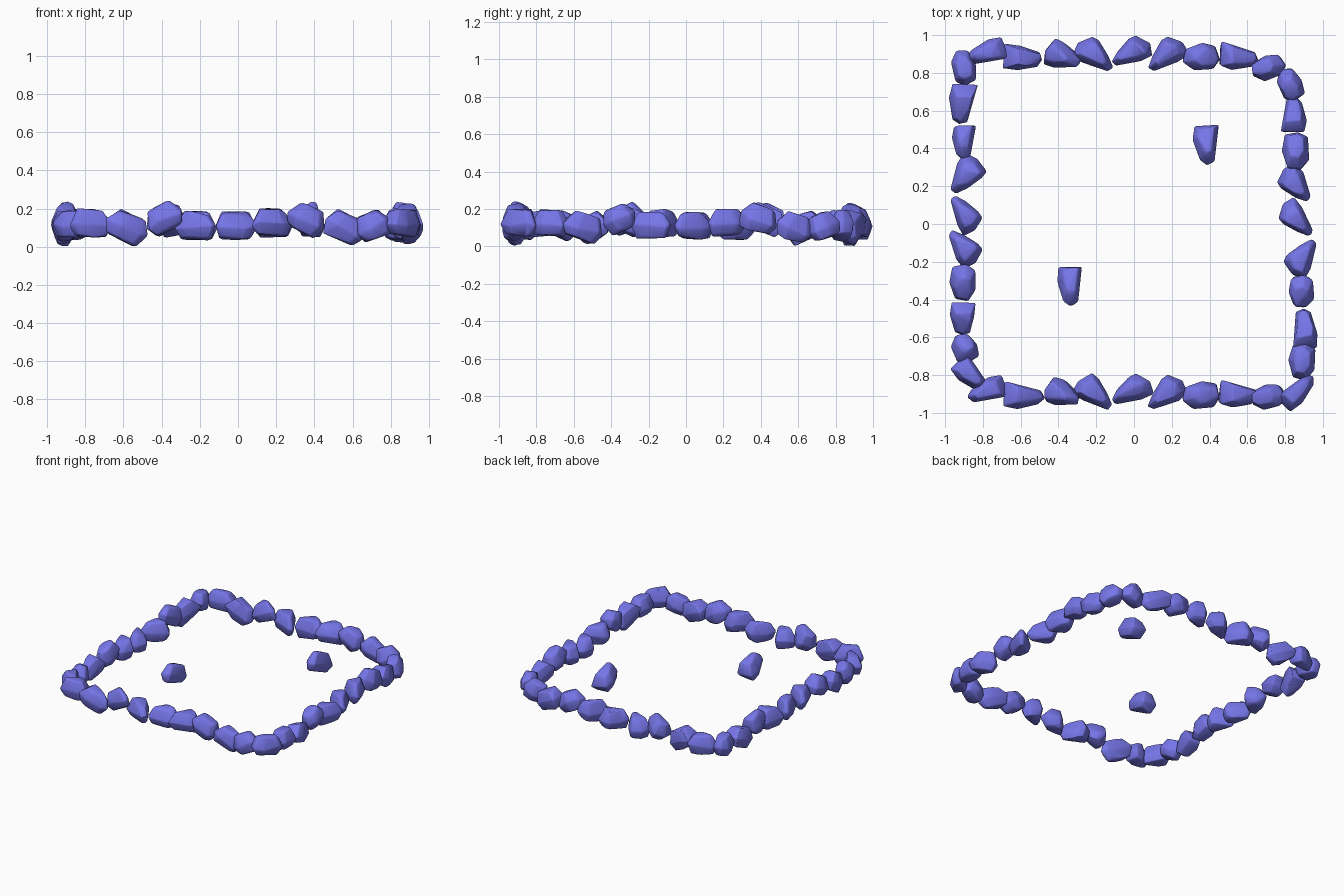
import bpy, bmesh, math, random
from mathutils import Matrix, Vector

if "Cube" in bpy.data.objects:
    bpy.data.objects.remove(bpy.data.objects["Cube"])

random.seed(4)
mat = bpy.data.materials.new("violet_stone")
mat.diffuse_color = (0.178, 0.178, 0.8, 1)
mat.use_nodes = True
mat.node_tree.nodes["Principled BSDF"].inputs["Base Color"].default_value = mat.diffuse_color

# Plan outlines of the three rock types (unit length and width)
OUTLINES = {
    "wedge": [(-.5, -.42), (-.5, .5), (-.1, .42), (.42, .25), (.5, -.05), (.36, -.3), (-.15, -.5)],
    "peak": [(-.5, -.38), (-.47, .1), (-.2, .5), (-.02, .42), (.3, .05), (.5, -.28), (.42, -.48), (-.2, -.5)],
    "lump": [(-.5, -.2), (-.44, .3), (0, .5), (.4, .4), (.5, -.1), (.34, -.45), (-.2, -.5)],
}
# Tilt axes: a positive tilt lifts the +x end of a row or the +y end of a side
ROW_AXIS, SIDE_AXIS = Vector((0, -1, 0)), Vector((1, 0, 0))


def stone(name, x, y, length, width, heading, kind, z, tilt, axis):
    """Faceted rock: hull of three jittered outline layers, softly bevelled."""
    m = (Matrix.Translation((x, y, z))
         @ Matrix.Rotation(math.radians(tilt), 4, axis)
         @ Matrix.Rotation(math.radians(heading), 4, 'Z'))
    bm = bmesh.new()
    for level, size in ((-.5, .78), (-.05, 1.03), (.5, .64)):
        for px, py in OUTLINES[kind]:
            s = size * random.uniform(.93, 1.04)
            h = level * .13 + random.uniform(-.013, .013)
            bm.verts.new(m @ Vector((px * s * length, py * s * width, h)))
    hull = bmesh.ops.convex_hull(bm, input=bm.verts)
    junk = {g for g in hull["geom_interior"] + hull["geom_unused"]
            if isinstance(g, bmesh.types.BMVert)}
    bmesh.ops.delete(bm, geom=list(junk), context='VERTS')
    bmesh.ops.dissolve_limit(bm, angle_limit=math.radians(9), verts=bm.verts, edges=bm.edges)
    bmesh.ops.recalc_face_normals(bm, faces=bm.faces)
    me = bpy.data.meshes.new(name)
    bm.to_mesh(me)
    bm.free()
    me.materials.append(mat)
    me.polygons.foreach_set("use_smooth", [True] * len(me.polygons))
    ob = bpy.data.objects.new(name, me)
    bpy.context.collection.objects.link(ob)
    bev = ob.modifiers.new("soft_edges", 'BEVEL')
    bev.width, bev.segments = .009, 2
    bev.limit_method, bev.angle_limit = 'ANGLE', math.radians(15)


# x, y, length, width, heading, kind, z, tilt (negative length or width flips)
ROW = [
    (-.78, .905, .21, .13, 200, "wedge", .125, 0),
    (-.58, .88, .225, .14, -3, "wedge", .10, -24),
    (-.385, .905, .205, .15, 0, "peak", .15, 28),
    (-.205, .91, .225, .15, -20, "peak", .11, 0),
    (-.02, .92, -.225, .14, 12, "peak", .11, 0),
    (.165, .91, -.225, .15, 22, "peak", .125, 0),
    (.36, .885, .215, .145, 0, "lump", .145, -26),
    (.56, .885, .22, .14, -5, "wedge", .10, -26),
]
LEFT = [
    (-.90, .83, .20, .13, -80, "lump", .125, 0),
    (-.91, .63, .22, .14, -95, "wedge", .10, 20),
    (-.90, .435, .19, .13, -90, "wedge", .15, -24),
    (-.87, .255, .22, .16, -105, "peak", .11, 0),
    (-.88, .055, .215, -.14, 105, "peak", .11, 0),
    (-.885, -.12, .215, -.15, 110, "peak", .125, 0),
    (-.905, -.315, .21, .14, 90, "lump", .145, 22),
    (-.905, -.505, .19, .14, -90, "wedge", .10, 22),
    (-.895, -.655, .165, .14, -70, "lump", .11, -24),
]
RIGHT = [
    (.83, .735, .19, .13, -70, "lump", .11, 22),
    (.845, .58, .20, .14, 90, "wedge", .10, -22),
    (.855, .39, .22, .14, 90, "lump", .145, -22),
    (.84, .205, .22, -.15, -70, "peak", .125, 0),
    (.845, .02, .22, -.14, -65, "peak", .11, 0),
    (.875, -.175, .22, .15, 75, "peak", .115, 0),
    (.885, -.36, .19, .14, 90, "lump", .15, 26),
    (.90, -.55, .225, .14, 95, "wedge", .10, -20),
    (.89, -.725, .205, .14, 85, "lump", .12, 0),
]
CORNERS = [
    (.705, .83, .19, .13, 15, "lump", .11, 24),
    (.705, -.915, .19, .13, 10, "lump", .11, 24),
    (.87, -.88, .22, .12, 45, "wedge", .125, 0),
    (-.86, -.80, .20, .13, -45, "wedge", .12, 0),
]
INNER = [
    (.385, .42, .22, .14, -86, "wedge", .145, -20),
    (-.335, -.325, .22, .14, -86, "wedge", .145, -20),
]

# Back row, and the same row again along the front
for i, r in enumerate(ROW, 1):
    stone(f"back_stone_{i}", *r, ROW_AXIS)
    stone(f"front_stone_{i}", r[0], r[1] - 1.79, *r[2:], ROW_AXIS)

# Side rows, corner stones and the two loose stones inside the ring
for label, rows, axis in (("left", LEFT, SIDE_AXIS), ("right", RIGHT, SIDE_AXIS),
                          ("corner", CORNERS, ROW_AXIS), ("inner", INNER, SIDE_AXIS)):
    for i, r in enumerate(rows, 1):
        stone(f"{label}_stone_{i}", *r, axis)
